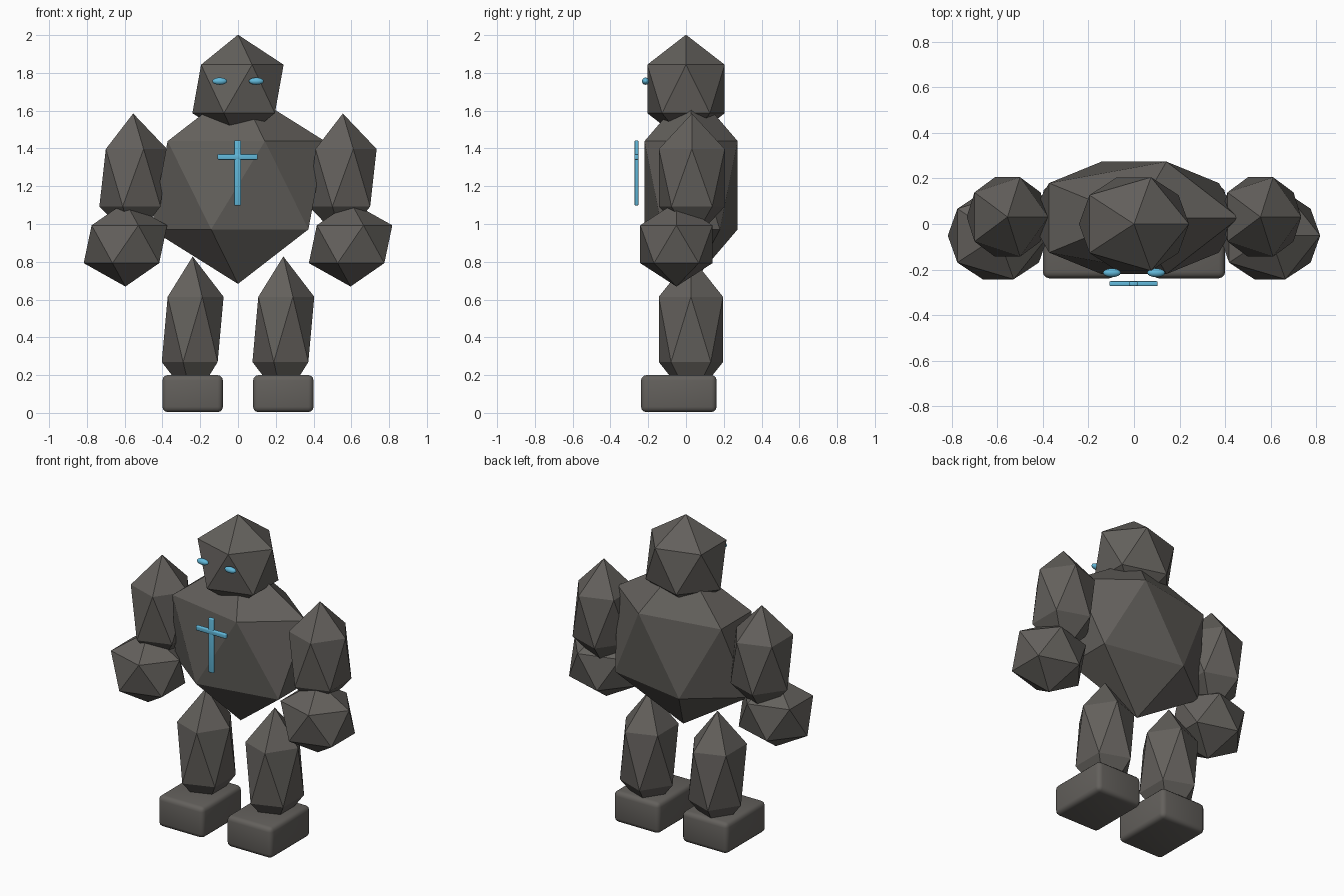
import bpy

if "Cube" in bpy.data.objects:
    bpy.data.objects.remove(bpy.data.objects["Cube"])

def material(name, rgb):
    m = bpy.data.materials.new(name)
    m.diffuse_color = (*rgb, 1)
    m.use_nodes = True
    m.node_tree.nodes["Principled BSDF"].inputs["Base Color"].default_value = m.diffuse_color
    return m

stone = material("dark stone", (0.125, 0.117, 0.107))
glow = material("glowing blue", (0.12, 0.48, 0.70))

def finish(name, scale, mat):
    ob = bpy.context.object
    ob.name = name
    ob.scale = scale
    bpy.ops.object.transform_apply(location=False, rotation=False, scale=True)
    ob.data.materials.append(mat)
    return ob

def boulder(name, loc, radii):
    """Stretched icosahedron with flat faces."""
    bpy.ops.mesh.primitive_ico_sphere_add(subdivisions=1, radius=1, location=loc)
    return finish(name, radii, stone)

def block(name, loc, size, bevel, mat):
    """Box with rounded edges."""
    bpy.ops.mesh.primitive_cube_add(size=1, location=loc)
    ob = finish(name, size, mat)
    mod = ob.modifiers.new("rounding", 'BEVEL')
    mod.width = bevel
    mod.segments = 3
    bpy.ops.object.modifier_apply(modifier=mod.name)
    bpy.ops.object.shade_smooth_by_angle()
    return ob

# Head and body
boulder("head", (0, 0, 1.715), (0.27, 0.241, 0.287))
boulder("torso", (0, 0.027, 1.205), (0.515, 0.29, 0.522))

# Limbs: the same stone orientation on both sides
for side, s in (("left", -1), ("right", 1)):
    boulder(side + "_upper_arm", (s * 0.555, 0.031, 1.245), (0.2, 0.205, 0.34))
    boulder(side + "_fist", (s * 0.596, -0.051, 0.893), (0.247, 0.225, 0.224))
    boulder(side + "_leg", (s * 0.24, 0.026, 0.442), (0.183, 0.2, 0.386))
    block(side + "_foot", (s * 0.24, -0.038, 0.102), (0.32, 0.4, 0.196), 0.028, stone)

    # Eyes
    bpy.ops.mesh.primitive_uv_sphere_add(segments=24, ring_count=12, radius=1,
                                         location=(s * 0.097, -0.214, 1.756))
    finish(side + "_eye", (0.039, 0.019, 0.019), glow)
    bpy.ops.object.shade_smooth()

# Chest rune, floating in front of the body
block("rune_upright", (-0.002, -0.262, 1.27), (0.036, 0.02, 0.345), 0.006, glow)
block("rune_crossbar", (-0.002, -0.262, 1.355), (0.212, 0.022, 0.03), 0.006, glow)
